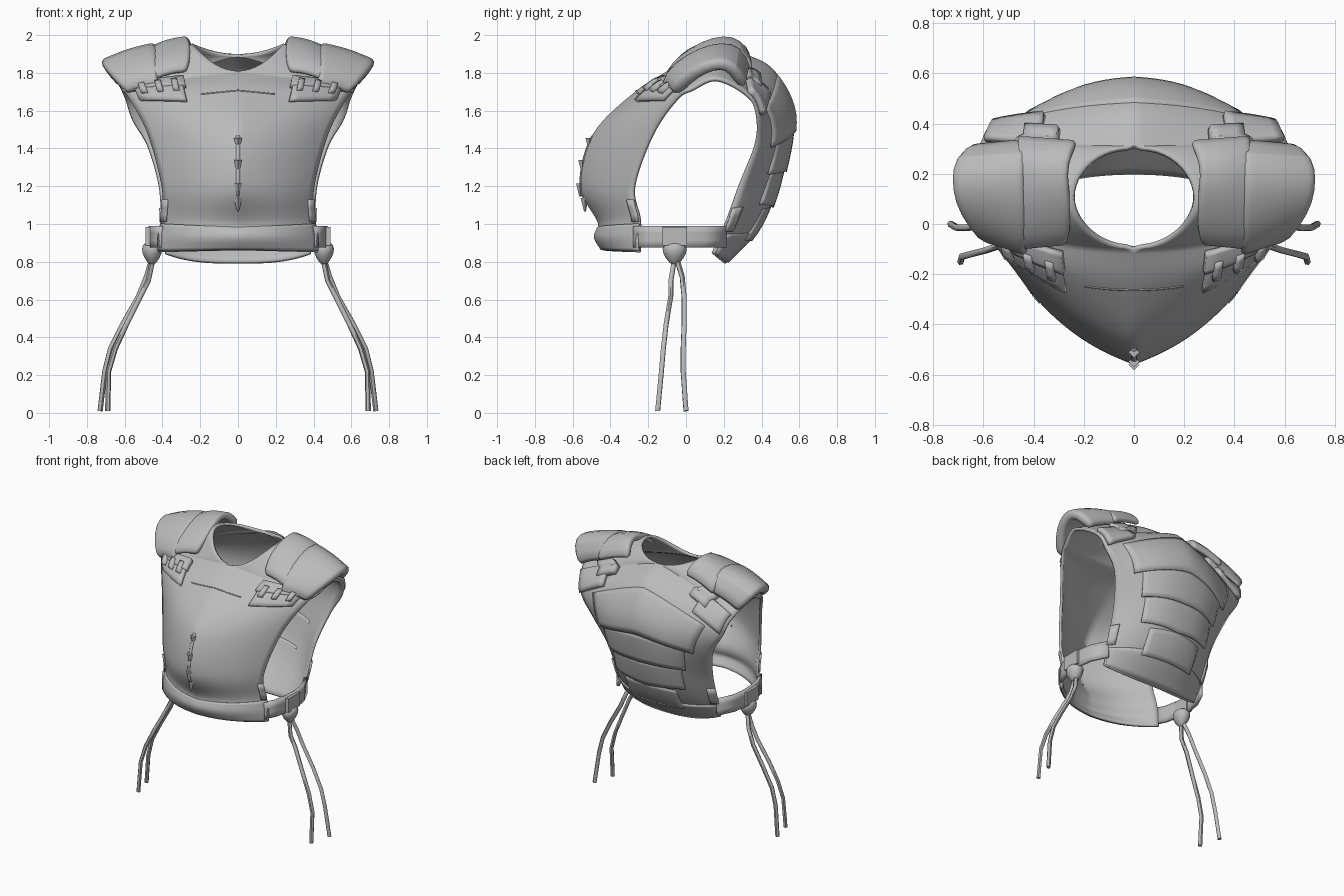
import bpy, bmesh, math
from mathutils import Vector

if "Cube" in bpy.data.objects:
    bpy.data.objects.remove(bpy.data.objects["Cube"])

mat = bpy.data.materials.new("plain_grey")
mat.diffuse_color = (0.5, 0.5, 0.5, 1)
mat.use_nodes = True
mat.node_tree.nodes["Principled BSDF"].inputs["Base Color"].default_value = mat.diffuse_color

# Key sections up the chest, over the shoulder and down the back:
# station, centre (y, z), outer edge (x, y, z), pointedness across
KEYS = [
    (0, -.44, .86, .42, -.25, .85, .2), (1, -.48, .93, .42, -.25, .93, .2),
    (2, -.465, 1.0, .405, -.25, 1.02, .2), (4, -.56, 1.2, .405, -.28, 1.2, .55),
    (6, -.49, 1.48, .48, -.18, 1.48, .55), (8, -.27, 1.7, .58, -.05, 1.67, .25),
    (10, -.10, 1.81, .62, .03, 1.72, .1), (13, .1, 1.95, .65, .17, 1.77, 1),
    (16, .31, 1.90, .60, .35, 1.67, .2), (18, .47, 1.81, .56, .39, 1.55, .1),
    (20, .575, 1.58, .48, .375, 1.41, .15), (22, .52, 1.28, .42, .29, 1.2, .1),
    (24, .40, 1.0, .405, .21, .98, .1), (26, .21, .79, .385, .15, .84, .1)]


def station(s):
    """Smooth curve through the key sections."""
    n = len(KEYS) - 1
    i = max(k for k in range(n) if KEYS[k][0] <= max(s, 0))
    o, a, b, c = KEYS[max(i - 1, 0)], KEYS[i], KEYS[i + 1], KEYS[min(i + 2, n)]
    h = b[0] - a[0]
    t = (s - a[0]) / h
    out = []
    for k in range(1, 7):
        m0 = (b[k] - o[k]) / (b[0] - o[0]) * h
        m1 = (c[k] - a[k]) / (c[0] - a[0]) * h
        out.append((2*t**3 - 3*t*t + 1) * a[k] + (t**3 - 2*t*t + t) * m0
                   + (3*t*t - 2*t**3) * b[k] + (t**3 - t*t) * m1)
    return out


def surf(s, u):
    cy, cz, ex, ey, ez, a = station(s)
    cx = 0
    if 10 < s < 16:  # oval neck opening, dipped at front and back
        ang = math.pi * (s - 10) / 6
        cx, cy = .24 * math.sin(ang), .105 - .205 * math.cos(ang)
        low = 1.81 if s < 13 else 1.90
        cz = low + (1.955 - low) * math.sin(ang) ** 2
    f = a * u + (1 - a) * u ** 2.5
    power = 1.25 + 1.75 * min(max((s - 23) / 3, 0), 1)
    return Vector((cx + (ex - cx) * u, cy + (ey - cy) * f, cz + (ez - cz) * u ** power))


def offset_surf(s, u, d):
    e = .02
    s0, u0 = min(max(s, e), 26 - e), min(max(u, e), 1 - e)
    n = (surf(s0, u0 + e) - surf(s0, u0 - e)).cross(surf(s0 + e, u0) - surf(s0 - e, u0))
    p = surf(s, u) + n.normalized() * d
    if u == 0 and not 10 < s < 16:
        p.x = 0
    return p


def finish(ob, mirror=True, angle=35):
    ob.data.materials.append(mat)
    bpy.context.view_layer.objects.active = ob
    for o in bpy.context.selected_objects:
        o.select_set(False)
    ob.select_set(True)
    if mirror:
        m = ob.modifiers.new("mirror", "MIRROR")
        m.merge_threshold = .002
    bpy.ops.object.shade_smooth_by_angle(angle=math.radians(angle))


def sheet(name, rows, thick, angle=35):
    """Mirrored thick sheet from a grid of points."""
    bm = bmesh.new()
    vs = [[bm.verts.new(p) for p in r] for r in rows]
    for r, q in zip(vs, vs[1:]):
        for k in range(len(r) - 1):
            bm.faces.new((r[k], r[k + 1], q[k + 1], q[k]))
    me = bpy.data.meshes.new(name)
    bm.to_mesh(me)
    bm.free()
    ob = bpy.data.objects.new(name, me)
    bpy.context.collection.objects.link(ob)
    finish(ob, True, angle)
    so = ob.modifiers.new("thickness", "SOLIDIFY")
    so.thickness = thick
    so.offset = -1
    return ob


def patch(name, s0, s1, u0, u1, d, ns=6, nu=6, skew=0, d0=None):
    """Raised panel that follows the vest surface; d0 is its height at the s0 end."""
    d0 = d if d0 is None else d0
    rows = [[offset_surf(s0 + (s1 - s0) * i / ns + skew * j / nu, u0 + (u1 - u0) * j / nu,
                         d0 + (d - d0) * i / ns)
             for j in range(nu + 1)] for i in range(ns + 1)]
    return sheet(name, rows, max(d, d0) + .005)


# Vest shell: chest, shoulders and back in one sheet
sheet("vest_shell", [[surf(i / 4, j / 16) for j in range(17)] for i in range(105)], .018, 50)

# Belt roll along the front hem and the hem of the back
patch("front_belt", .1, 1.8, 0, 1, .008, 8, 12)
patch("back_hem", 24.4, 25.9, 0, .97, .008, 6, 12)

# Chest pockets, flaps, pocket tabs and seam
patch("chest_pocket", 7.5, 9.1, .48, .9, .022, skew=.2)
patch("pocket_flap", 8.5, 9.6, .46, .93, .032, skew=.2)
for k in range(3):
    patch("pocket_tab_%d" % k, 8.1, 9.0, .52 + .14 * k, .57 + .14 * k, .045, 3, 2)
patch("chest_seam", 8.05, 8.1, 0, .34, .004, 2, 8, skew=-.15)

# Overlapping back folds, thicker at their lower lip, and rear shoulder blocks
patch("upper_back_fold", 18.2, 20.6, 0, .8, .012, 8, 10, -.2, .001)
patch("middle_back_fold", 20.6, 22.0, 0, .7, .014, 6, 10, -.3, .001)
patch("lower_back_fold", 22.0, 23.3, 0, .65, .016, 6, 10, -.3, .001)
patch("back_pouch", 23.3, 24.7, 0, .5, .016, d0=.002)
patch("rear_shoulder_block", 15.6, 17.7, .62, .97, .03)
patch("rear_shoulder_tab", 15.2, 16.8, .5, .72, .04, 4, 4)

# Edge tabs at the foot of the armholes
patch("front_edge_tab", 1.9, 3.3, .93, 1, .01, 3, 3)
patch("back_edge_tab", 23.0, 24.2, .9, 1, .01, 3, 3)


def pad(name, inner, outer, thick, n=8):
    """Curved pad spanning from an inner path to an outer path."""
    rows = []
    for a, b in zip(inner, outer):
        a, b = Vector(a), Vector(b)
        rows.append([a.lerp(b, j / n) + Vector((0, 0, .012 * math.sin(math.pi * j / n)))
                     for j in range(n + 1)])
    sub = sheet(name, rows, thick, 40).modifiers.new("smooth", "SUBSURF")
    sub.levels = sub.render_levels = 1


# Shoulder strap beside the neck and wide outer shoulder pad
pad("shoulder_strap",
    [(.27, -.10, 1.82), (.25, -.04, 1.89), (.25, .08, 1.97), (.27, .2, 2.005), (.25, .29, 1.98), (.22, .35, 1.90)],
    [(.47, -.12, 1.77), (.47, -.05, 1.85), (.47, .08, 1.92), (.47, .2, 1.945), (.47, .3, 1.925), (.47, .37, 1.82)],
    .05)
pad("shoulder_pad",
    [(.43, -.15, 1.74), (.43, -.07, 1.86), (.43, .07, 1.94), (.44, .19, 1.97), (.43, .29, 1.95), (.43, .36, 1.83)],
    [(.60, -.09, 1.70), (.67, -.02, 1.78), (.725, .08, 1.85), (.735, .18, 1.875), (.725, .27, 1.845), (.64, .34, 1.73)],
    .07)

# Toggle clips down the chest ridge
for k, s in enumerate((3.3, 4.0, 4.9, 5.7)):
    p = surf(s, 0)
    bpy.ops.mesh.primitive_cone_add(vertices=4, radius1=.022, radius2=.005, depth=.07,
                                    location=(0, p.y, p.z - .02), rotation=(math.pi, 0, 0))
    ob = bpy.context.object
    ob.name = "ridge_clip_%d" % k
    finish(ob, False)
patch("ridge_strip", 3.2, 5.9, 0, .02, .004, 14, 2)

# Waist side straps closing the vest under the arms
path = [(.41, -.28), (.45, -.2), (.47, -.1), (.475, 0), (.46, .1), (.405, .215)]
sheet("side_strap", [[(x, y, .875 + .115 * j / 3) for x, y in path] for j in range(4)], .022)
bpy.ops.mesh.primitive_cube_add(size=1, location=(.468, -.06, .935))
ob = bpy.context.object
ob.name = "strap_buckle"
ob.scale = (.045, .13, .1)
bpy.ops.object.transform_apply(location=True, scale=True)
finish(ob)

# Knots where the cords are tied, wider at the top
bpy.ops.mesh.primitive_uv_sphere_add(segments=12, ring_count=8, radius=1, location=(.455, -.06, .845))
ob = bpy.context.object
ob.name = "cord_knot"
for v in ob.data.vertices:
    taper = .05 * (1 + .4 * v.co.z)
    v.co = (v.co.x * taper, v.co.y * taper * 1.2, v.co.z * .065)
bpy.ops.object.transform_apply(location=True, scale=True)
finish(ob)


def cord(name, pts):
    cu = bpy.data.curves.new(name, "CURVE")
    cu.dimensions = "3D"
    cu.bevel_depth = .014
    cu.bevel_resolution = 1
    cu.use_fill_caps = True
    sp = cu.splines.new("POLY")
    sp.points.add(len(pts) - 1)
    for p, c in zip(sp.points, pts):
        p.co = (*c, 1)
    ob = bpy.data.objects.new(name, cu)
    bpy.context.collection.objects.link(ob)
    bpy.context.view_layer.objects.active = ob
    for o in bpy.context.selected_objects:
        o.select_set(False)
    ob.select_set(True)
    bpy.ops.object.convert(target="MESH")
    finish(bpy.context.object, True, 60)


# Hanging tie cords
cord("front_cord", [(.45, -.06, .82), (.475, -.08, .7), (.515, -.08, .62), (.59, -.105, .47),
                    (.65, -.12, .34), (.685, -.13, .22), (.69, -.15, .01)])
cord("rear_cord", [(.455, -.05, .82), (.485, -.02, .72), (.53, -.01, .61), (.61, -.01, .47),
                   (.675, -.015, .34), (.705, -.015, .22), (.73, .0, .01)])
